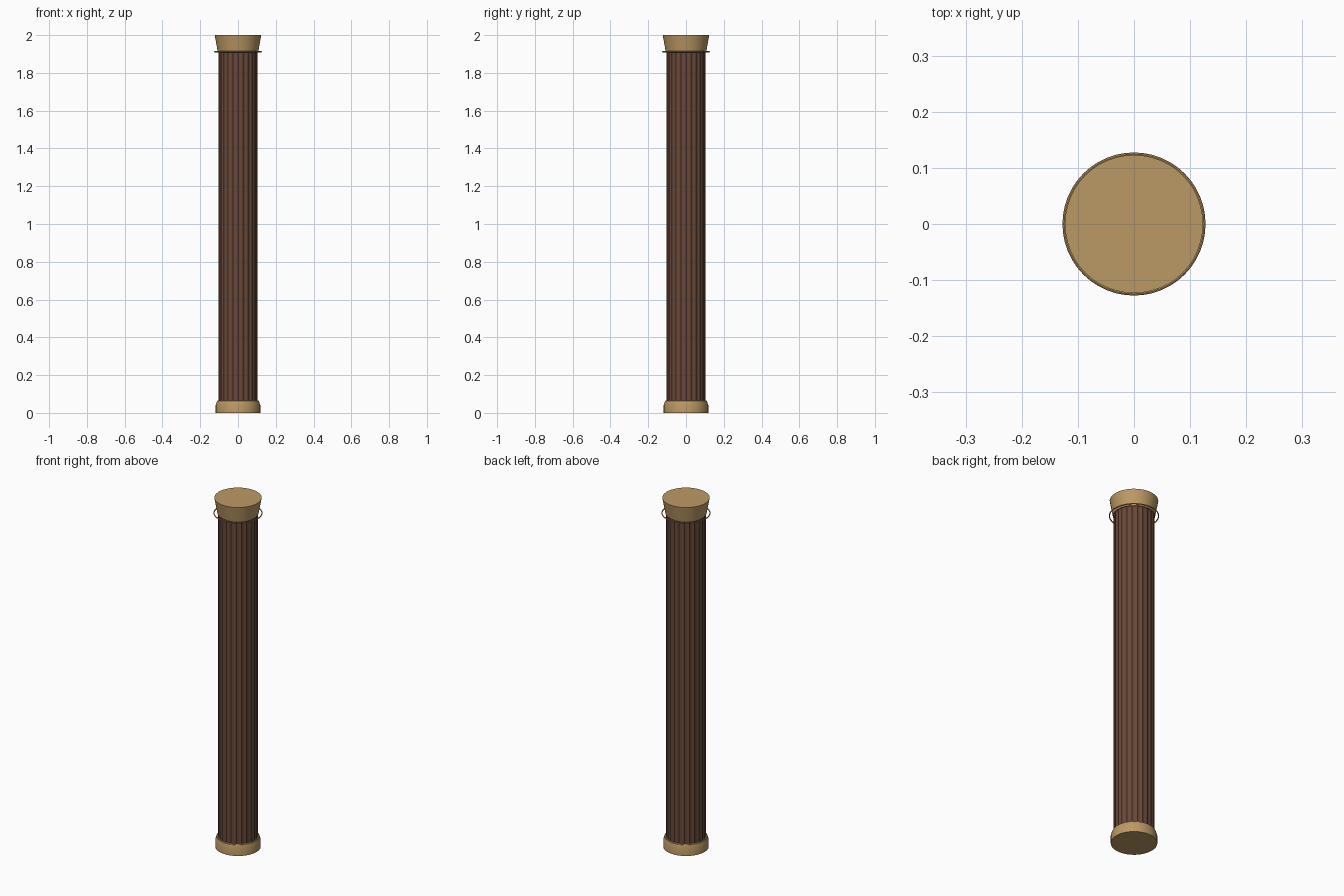
import bpy, bmesh
from math import sin, cos, pi

if "Cube" in bpy.data.objects:
    bpy.data.objects.remove(bpy.data.objects["Cube"])


def material(name, color):
    m = bpy.data.materials.new(name)
    m.diffuse_color = (*color, 1)
    m.use_nodes = True
    m.node_tree.nodes["Principled BSDF"].inputs["Base Color"].default_value = m.diffuse_color
    return m


wood = material("dark_wood", (0.14, 0.065, 0.04))
tan = material("tan_trim", (0.50, 0.32, 0.13))


def loft(name, rings, mat):
    """Skin closed rings of points from bottom to top and cap both ends."""
    bm = bmesh.new()
    loops = [[bm.verts.new(p) for p in ring] for ring in rings]
    n = len(loops[0])
    for a, b in zip(loops, loops[1:]):
        for i in range(n):
            j = (i + 1) % n
            bm.faces.new((a[i], a[j], b[j], b[i]))
    bm.faces.new(loops[0][::-1])
    bm.faces.new(loops[-1])
    me = bpy.data.meshes.new(name)
    bm.to_mesh(me)
    bm.free()
    me.materials.append(mat)
    ob = bpy.data.objects.new(name, me)
    bpy.context.collection.objects.link(ob)
    return ob


def smooth(ob):
    bpy.ops.object.select_all(action='DESELECT')
    ob.select_set(True)
    bpy.context.view_layer.objects.active = ob
    bpy.ops.object.shade_smooth_by_angle(angle=0.6)


def circle(r, z, n=48):
    return [(r * cos(2 * pi * i / n), r * sin(2 * pi * i / n), z) for i in range(n)]


def lathe(name, profile, mat):
    smooth(loft(name, [circle(r, z) for r, z in profile], mat))


def hoop(name, radius, tube, z, mat):
    bpy.ops.mesh.primitive_torus_add(major_radius=radius, minor_radius=tube,
                                     major_segments=48, minor_segments=8,
                                     location=(0, 0, z))
    ob = bpy.context.object
    ob.name = name
    ob.data.materials.append(mat)
    smooth(ob)


# fluted shaft: 24 shallow grooves
def fluted(z, flutes=24, steps=4):
    depth = (0.0, 0.003, 0.004, 0.003)
    pts = []
    for i in range(flutes * steps):
        a = 2 * pi * i / (flutes * steps)
        r = 0.104 - depth[i % steps]
        pts.append((r * cos(a), r * sin(a), z))
    return pts


loft("fluted_shaft", [fluted(0.055), fluted(1.915)], wood)

# base, capital and their rings
lathe("base", [(0.118, 0), (0.118, 0.04), (0.112, 0.06)], tan)
hoop("base_ring", 0.107, 0.004, 0.061, tan)
lathe("capital", [(0.107, 1.912), (0.113, 1.945), (0.123, 2.0)], tan)
hoop("neck_ring", 0.1245, 0.003, 1.912, tan)
